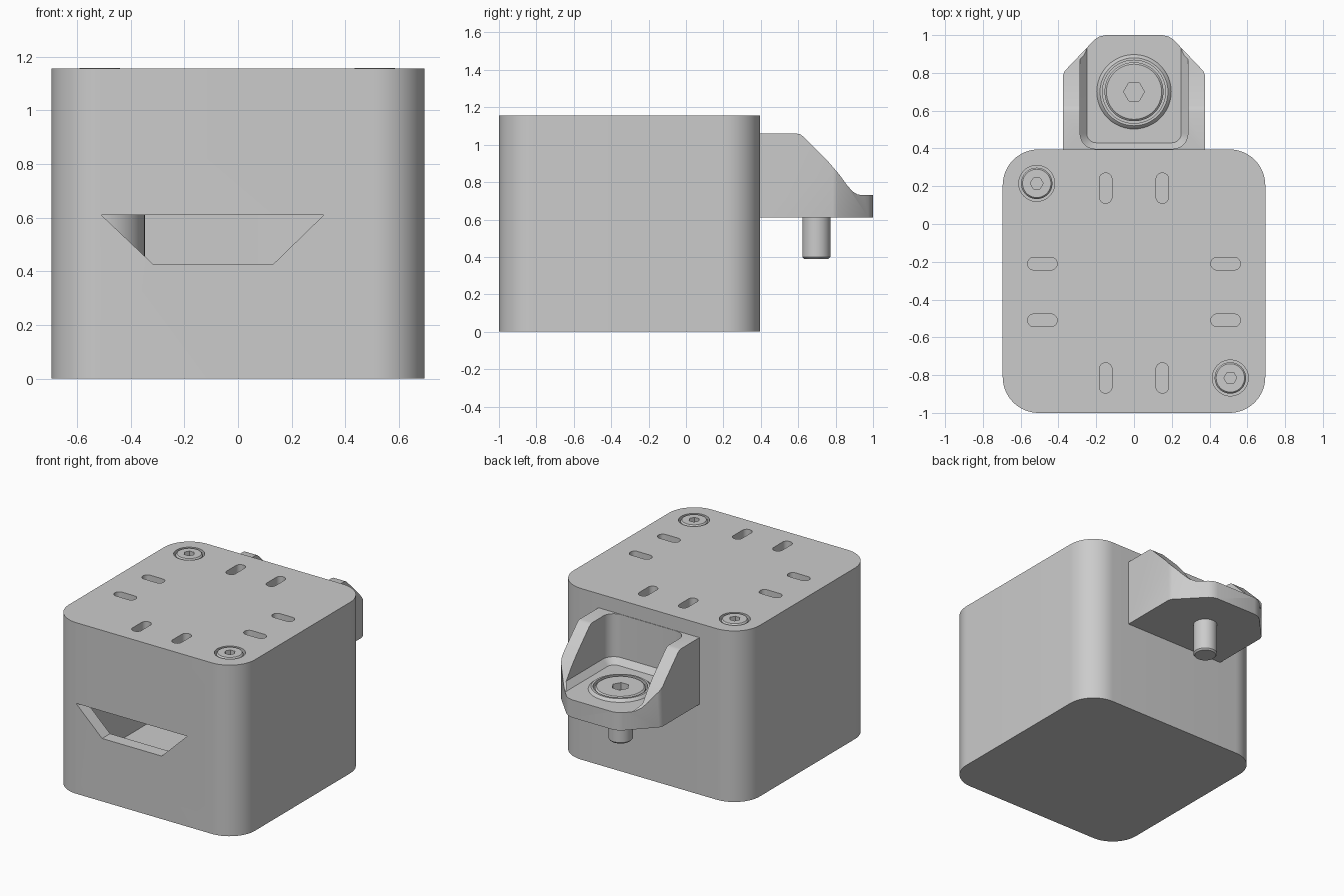
import bpy, bmesh, math

if "Cube" in bpy.data.objects:
    bpy.data.objects.remove(bpy.data.objects["Cube"])

GREY = (0.6, 0.6, 0.6, 1)
grey = bpy.data.materials.new("plain_grey")
grey.use_nodes = True
grey.diffuse_color = GREY
for node in grey.node_tree.nodes:
    if node.type == 'BSDF_PRINCIPLED':
        node.inputs["Base Color"].default_value = GREY


def loft(name, rings):
    """Closed solid through rings of equal point count."""
    bm = bmesh.new()
    loops = [[bm.verts.new(p) for p in ring] for ring in rings]
    n = len(loops[0])
    for a, b in zip(loops, loops[1:]):
        for i in range(n):
            j = (i + 1) % n
            bm.faces.new((a[i], a[j], b[j], b[i]))
    bm.faces.new(loops[0])
    bm.faces.new(loops[-1])
    bmesh.ops.recalc_face_normals(bm, faces=bm.faces)
    mesh = bpy.data.meshes.new(name)
    bm.to_mesh(mesh)
    bm.free()
    mesh.materials.append(grey)
    ob = bpy.data.objects.new(name, mesh)
    bpy.context.collection.objects.link(ob)
    return ob


def box_outline(x0, x1, y0, y1, r, seg=10):
    """Rounded rectangle, counter-clockwise."""
    pts = []
    corners = ((x1 - r, y1 - r), (x0 + r, y1 - r), (x0 + r, y0 + r), (x1 - r, y0 + r))
    for k, (cx, cy) in enumerate(corners):
        for s in range(seg + 1):
            a = math.pi / 2 * (k + s / seg)
            pts.append((cx + r * math.cos(a), cy + r * math.sin(a)))
    return pts


def prism(name, pts, z0, z1):
    return loft(name, [[(x, y, z) for x, y in pts] for z in (z0, z1)])


def turned(name, x, y, profile, sides=48):
    """Solid of revolution from (radius, z) pairs."""
    rings = []
    for r, z in profile:
        rings.append([(x + r * math.cos(math.tau * i / sides),
                       y + r * math.sin(math.tau * i / sides), z) for i in range(sides)])
    return loft(name, rings)


def boolean(ob, tool, operation='DIFFERENCE'):
    mod = ob.modifiers.new("bool", 'BOOLEAN')
    mod.operation = operation
    mod.solver = 'EXACT'
    mod.object = tool
    bpy.context.view_layer.objects.active = ob
    bpy.ops.object.modifier_apply(modifier=mod.name)
    bpy.data.objects.remove(tool)


# Hollow housing with rounded vertical corners
TOP = 1.155
housing = prism("housing", box_outline(-0.695, 0.695, -1, 0.395, 0.19, 16), 0, TOP)
boolean(housing, prism("cavity", box_outline(-0.61, 0.61, -0.915, 0.31, 0.1), 0.1, 1.07))

# Trapezoid opening in the front wall
trapezoid = ((-0.51, 0.61), (-0.315, 0.425), (0.13, 0.425), (0.32, 0.61))
boolean(housing, loft("opening", [[(x, y, z) for x, z in trapezoid] for y in (-1.1, -0.8)]))

# Slots in the lid
for side in (-1, 1):
    for y in (-0.21, -0.51):
        x = side * 0.485
        boolean(housing, prism("slot", box_outline(x - 0.078, x + 0.078, y - 0.033, y + 0.033, 0.032), 1, 1.2))
    for y in (0.19, -0.815):
        x = side * 0.15
        boolean(housing, prism("slot", box_outline(x - 0.033, x + 0.033, y - 0.08, y + 0.08, 0.032), 1, 1.2))

# Lid screws in counterbores, with bosses inside the housing
parts = [housing]
for name, x, y in (("back", -0.515, 0.215), ("front", 0.51, -0.815)):
    boolean(housing, turned("bore", x, y, ((0.095, 1.1), (0.095, 1.2))))
    parts.append(turned(name + "_screw_boss", x, y, ((0.168, 0.09), (0.168, 1.08))))
    head = turned(name + "_lid_screw", x, y, ((0.083, 1.09), (0.083, 1.147), (0.075, TOP + 0.002)))
    boolean(head, turned("hex", x, y, ((0.034, 1.115), (0.034, 1.2)), 6))
    parts.append(head)

# Mounting bracket: side profile trimmed by a chamfered plan
profile = [(0.38, 0.61), (1.01, 0.61), (1.01, 0.73), (0.94, 0.73), (0.915, 0.735), (0.89, 0.75),
           (0.86, 0.785), (0.82, 0.84), (0.76, 0.91), (0.625, 1.045), (0.61, 1.056), (0.59, 1.06), (0.38, 1.06)]
bracket = loft("mounting_bracket", [[(x, y, z) for y, z in profile] for x in (-0.5, 0.5)])
half = [(0.377, 0.37), (0.377, 0.785), (0.367, 0.81), (0.21, 0.975), (0.185, 0.992), (0.15, 1.0)]
plan = half + [(-x, y) for x, y in reversed(half)]
boolean(bracket, prism("plan", plan, 0.5, 1.2), 'INTERSECT')

# Pocket between the side walls, sloped at its foot
low = box_outline(-0.25, 0.25, 0.43, 1.2, 0.05)
high = box_outline(-0.285, 0.285, 0.398, 1.2, 0.08)
boolean(bracket, loft("pocket", [[(x, y, z) for x, y in ring]
                                 for ring, z in ((low, 0.73), (high, 0.77), (high, 1.2))]))
boolean(bracket, turned("bore", 0, 0.7, ((0.168, 0.69), (0.168, 0.8))))
parts.append(bracket)

# Raised collar around the mounting screw
collar = turned("screw_collar", 0, 0.7, ((0.2, 0.725), (0.195, 0.734), (0.18, 0.747), (0.168, 0.747)))
boolean(collar, turned("bore", 0, 0.7, ((0.167, 0.7), (0.167, 0.8))))
parts.append(collar)

# Mounting screw head and shank
head = turned("mounting_screw_head", 0, 0.7, ((0.156, 0.68), (0.156, 0.738), (0.146, 0.747)))
boolean(head, turned("hex", 0, 0.7, ((0.055, 0.7), (0.055, 0.8)), 6))
parts.append(head)
parts.append(turned("mounting_screw_shank", 0, 0.697,
                    ((0.066, 0.39), (0.075, 0.4), (0.075, 0.63))))

# Smooth curved walls, keep edges sharp
bpy.ops.object.select_all(action='DESELECT')
for ob in parts:
    ob.select_set(True)
bpy.context.view_layer.objects.active = housing
bpy.ops.object.shade_smooth_by_angle(angle=math.radians(30))
